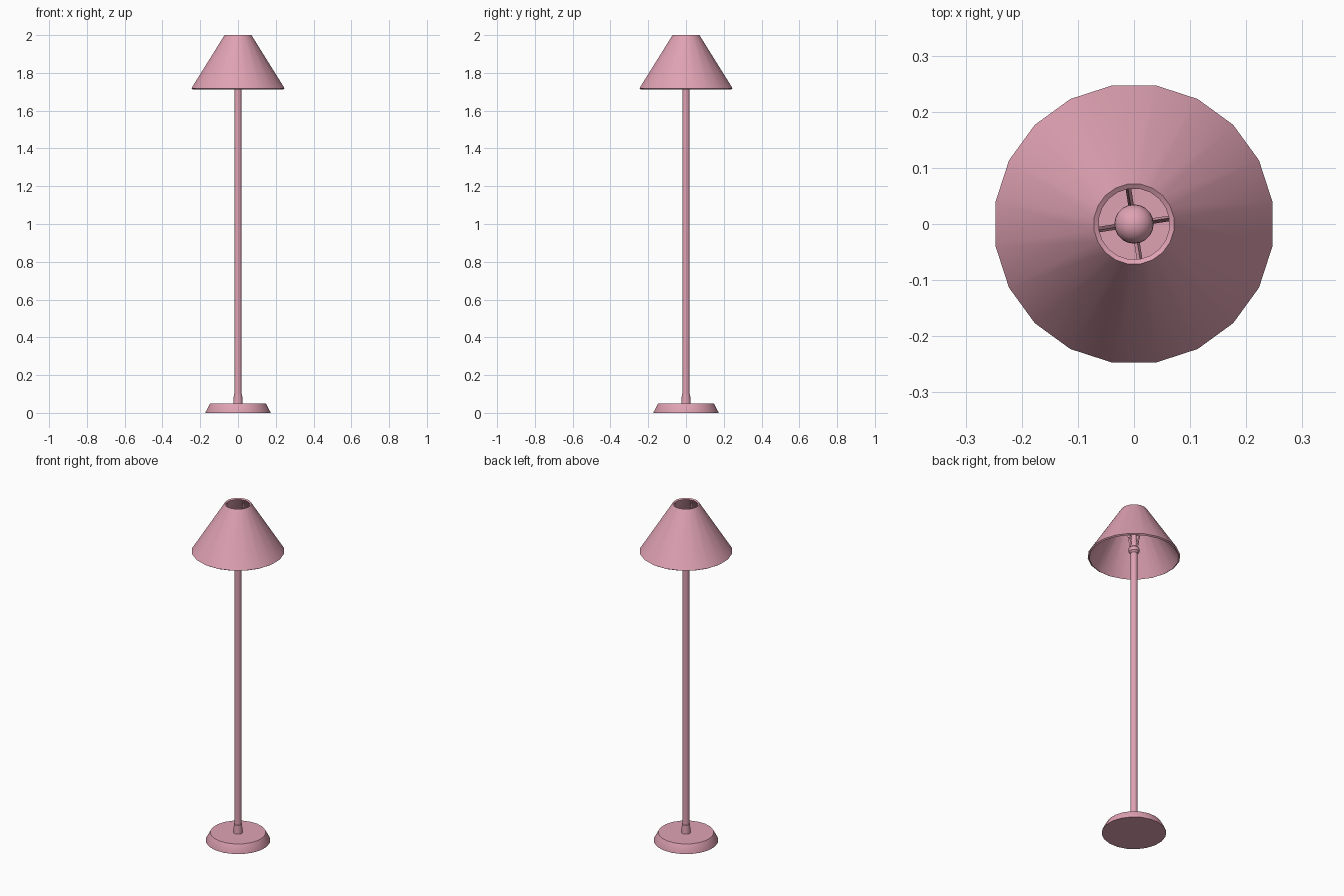
import bpy, bmesh, math
from mathutils import Vector

if "Cube" in bpy.data.objects:
    bpy.data.objects.remove(bpy.data.objects["Cube"])

pink = bpy.data.materials.new("pink")
pink.diffuse_color = (0.74, 0.36, 0.45, 1)
pink.use_nodes = True
pink.node_tree.nodes["Principled BSDF"].inputs["Base Color"].default_value = pink.diffuse_color


def finish(name, bm, angle=30):
    bmesh.ops.remove_doubles(bm, verts=bm.verts, dist=1e-5)
    bmesh.ops.recalc_face_normals(bm, faces=bm.faces)
    mesh = bpy.data.meshes.new(name)
    bm.to_mesh(mesh)
    bm.free()
    ob = bpy.data.objects.new(name, mesh)
    bpy.context.collection.objects.link(ob)
    mesh.materials.append(pink)
    bpy.ops.object.select_all(action='DESELECT')
    ob.select_set(True)
    bpy.context.view_layer.objects.active = ob
    bpy.ops.object.shade_smooth_by_angle(angle=math.radians(angle))
    return ob


def lathe(name, profile, sides=20, closed=False):
    """Spin an (r, z) profile about z; a closed profile makes a hollow ring."""
    bm = bmesh.new()
    rings = []
    for r, z in profile:
        rings.append([bm.verts.new((r * math.cos(a), r * math.sin(a), z))
                      for a in (math.tau * (i + 0.5) / sides for i in range(sides))])
    pairs = list(zip(rings, rings[1:]))
    if closed:
        pairs.append((rings[-1], rings[0]))
    else:
        bm.faces.new(rings[0])
        bm.faces.new(rings[-1])
    for a, b in pairs:
        for i in range(sides):
            j = (i + 1) % sides
            bm.faces.new((a[i], a[j], b[j], b[i]))
    return finish(name, bm)


# Foot and pole
lathe("base", [(0.174, 0), (0.174, 0.004), (0.150, 0.049)])
lathe("pole_collar", [(0.025, 0.045), (0.022, 0.10)])
lathe("pole", [(0.019, 0.04), (0.019, 1.75)])

# Bulb holder under the shade
lathe("socket", [(0.019, 1.735), (0.029, 1.745), (0.029, 1.765), (0.020, 1.775)])
lathe("bulb_neck", [(0.022, 1.77), (0.014, 1.83), (0.016, 1.86)])

# Round bulb
bm = bmesh.new()
bmesh.ops.create_uvsphere(bm, u_segments=20, v_segments=12, radius=0.035)
bmesh.ops.translate(bm, verts=bm.verts, vec=(0, 0, 1.88))
finish("bulb", bm)

# Hollow shade with square-cut rims
lathe("shade", [(0.250, 1.718), (0.072, 2.0), (0.0635, 1.9945), (0.2415, 1.7125)], closed=True)

# Four struts rising from the socket to the top of the shade
for k in range(4):
    a = math.radians(9 + 90 * k)
    out = Vector((math.cos(a), math.sin(a), 0))
    start = out * 0.02 + Vector((0, 0, 1.76))
    end = out * 0.068 + Vector((0, 0, 1.985))
    axis = end - start
    bm = bmesh.new()
    bmesh.ops.create_cone(bm, cap_ends=True, segments=4, radius1=0.005,
                          radius2=0.005, depth=axis.length)
    bmesh.ops.rotate(bm, verts=bm.verts,
                     matrix=Vector((0, 0, 1)).rotation_difference(axis).to_matrix())
    bmesh.ops.translate(bm, verts=bm.verts, vec=(start + end) / 2)
    finish(f"shade_strut_{k + 1}", bm)
